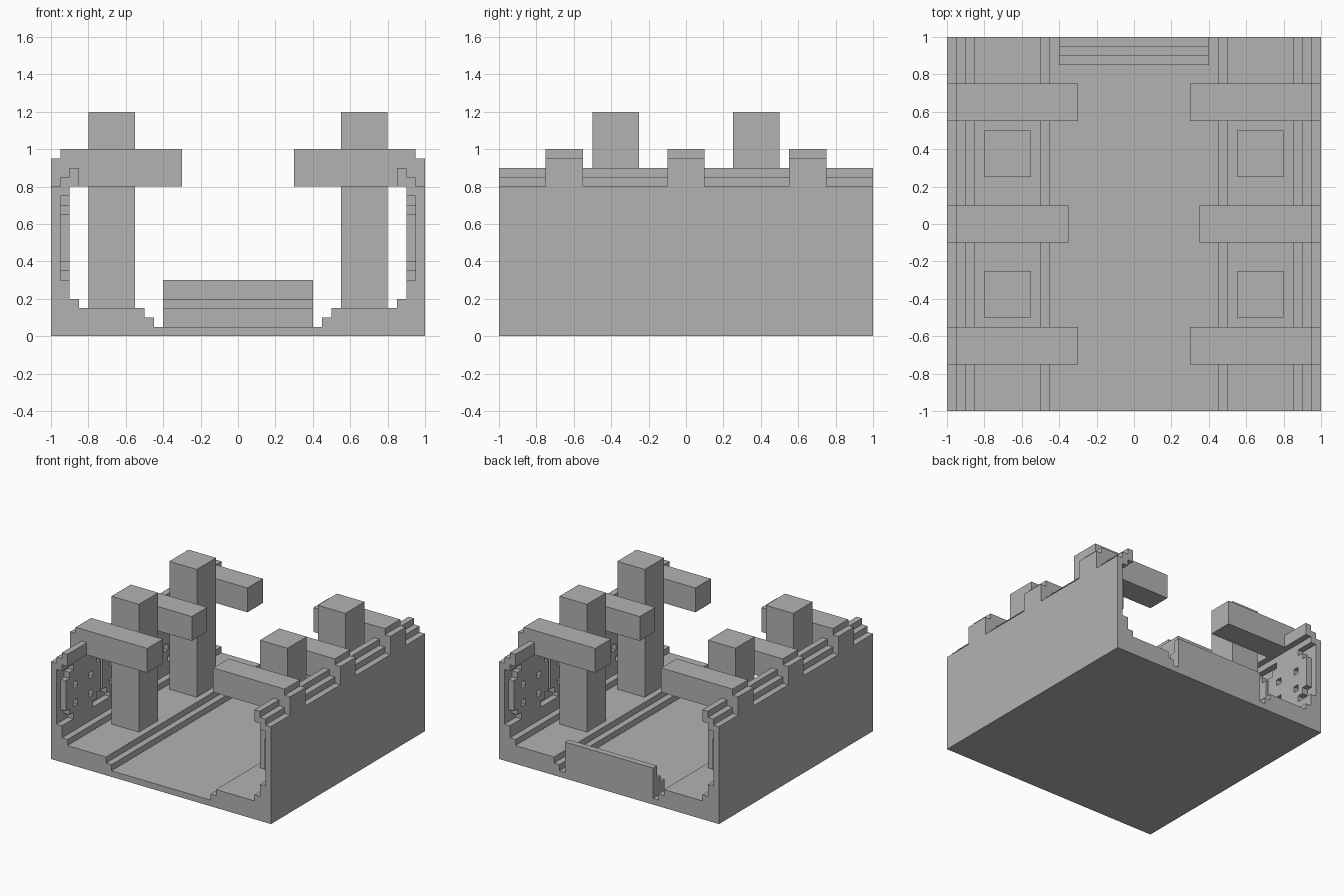
import bpy
import bmesh

old = bpy.data.objects.get("Cube")
if old:
    bpy.data.objects.remove(old, do_unlink=True)

stone = bpy.data.materials.new("grey_stone")
stone.use_nodes = True
grey = (0.45, 0.45, 0.45, 1)
stone.diffuse_color = grey
stone.node_tree.nodes["Principled BSDF"].inputs["Base Color"].default_value = grey


def finish(name, bm, mirror=False):
    bmesh.ops.recalc_face_normals(bm, faces=bm.faces)
    mesh = bpy.data.meshes.new(name)
    bm.to_mesh(mesh)
    bm.free()
    mesh.materials.append(stone)
    obj = bpy.data.objects.new(name, mesh)
    bpy.context.collection.objects.link(obj)
    if mirror:
        obj.modifiers.new("both_sides", "MIRROR")
    return obj


def extrude_outline(name, points, offset, mirror=False):
    """Fill a flat outline and push it along the offset."""
    bm = bmesh.new()
    face = bm.faces.new([bm.verts.new(p) for p in points])
    moved = bmesh.ops.extrude_face_region(bm, geom=[face], use_keep_orig=True)["geom"]
    verts = [v for v in moved if isinstance(v, bmesh.types.BMVert)]
    bmesh.ops.translate(bm, verts=verts, vec=offset)
    return finish(name, bm, mirror)


# Floor and walls: one stepped channel section run from front to back
half = [(0.45, 0.05), (0.45, 0.1), (0.5, 0.1), (0.5, 0.15), (0.85, 0.15),
        (0.85, 0.2), (0.9, 0.2), (0.9, 0.3), (0.95, 0.3), (0.95, 0.75),
        (0.9, 0.75), (0.9, 0.8), (0.85, 0.8), (0.85, 0.9), (0.9, 0.9),
        (0.9, 0.85), (0.95, 0.85), (0.95, 0.8), (1, 0.8), (1, 0)]
section = half + [(-x, z) for x, z in reversed(half)]
extrude_outline("floor_and_walls", [(x, -1, z) for x, z in section], (0, 2, 0))

# Beams over the walls, notched at the outer top edge
for name, y, inner in (("front", -0.65, 0.3), ("middle", 0, 0.35), ("back", 0.65, 0.3)):
    outline = [(inner, 0.8), (1, 0.8), (1, 0.95), (0.95, 0.95), (0.95, 1), (inner, 1)]
    extrude_outline(name + "_beams", [(x, y - 0.1, z) for x, z in outline],
                    (0, 0.2, 0), mirror=True)

# Square columns
for name, y in (("front", -0.5), ("back", 0.25)):
    base = [(0.55, y), (0.8, y), (0.8, y + 0.25), (0.55, y + 0.25)]
    extrude_outline(name + "_columns", [(x, yy, 0.15) for x, yy in base],
                    (0, 0, 1.05), mirror=True)

# Stepped sill across the back
sill = [(0.85, 0.05), (0.85, 0.15), (0.9, 0.15), (0.9, 0.2),
        (0.95, 0.2), (0.95, 0.3), (1, 0.3), (1, 0.05)]
extrude_outline("back_sill", [(-0.4, y, z) for y, z in sill], (0.8, 0, 0))


# Round stepped reliefs with small square pits in the wall recess
def relief(name, centre):
    bm = bmesh.new()
    c = 0.05
    for j in range(-4, 5):
        for k in range(-4, 5):
            pit = abs(j) == 2 and k in (1, -2)
            if j * j + k * k > 21 or pit:
                continue
            y, z = centre + j * c, 0.525 + k * c
            h = c / 2
            bm.faces.new([bm.verts.new((0.95, y + a * h, z + b * h))
                          for a, b in ((-1, -1), (1, -1), (1, 1), (-1, 1))])
    bmesh.ops.remove_doubles(bm, verts=bm.verts, dist=0.001)
    moved = bmesh.ops.extrude_face_region(bm, geom=bm.faces[:], use_keep_orig=True)["geom"]
    verts = [v for v in moved if isinstance(v, bmesh.types.BMVert)]
    bmesh.ops.translate(bm, verts=verts, vec=(-c, 0, 0))
    finish(name, bm, mirror=True)


for i, y in enumerate((-0.725, -0.25, 0.25, 0.725)):
    relief(f"wall_relief_{i + 1}", y)
